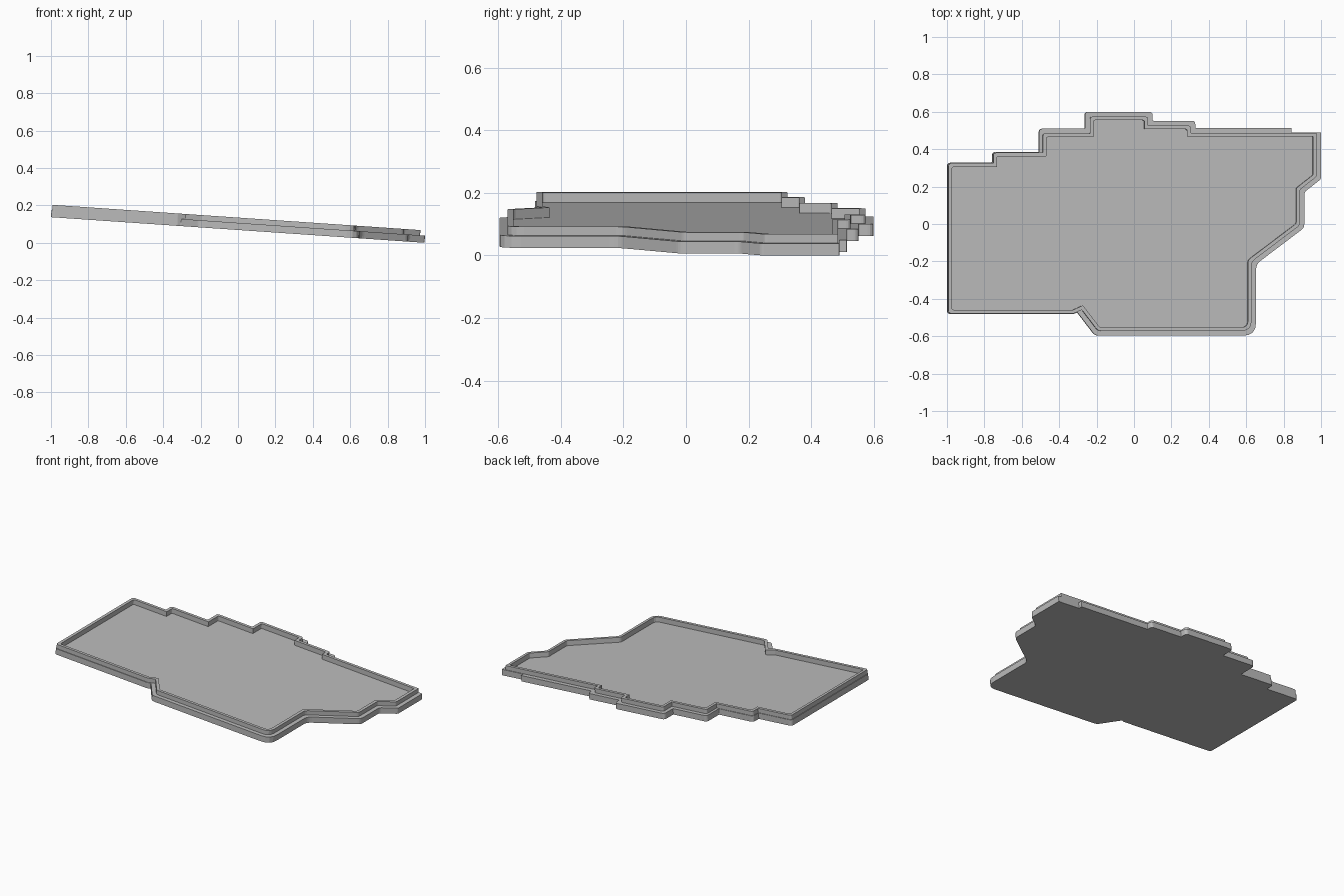
import bpy, bmesh
from mathutils import Vector

if "Cube" in bpy.data.objects:
    bpy.data.objects.remove(bpy.data.objects["Cube"], do_unlink=True)

SLOPE = 0.0685      # sideways tilt of the whole tray
LEDGE, RIM, FLOOR = 0.038, 0.066, 0.034
LIP = 0.019         # wall width
THIN, WIDE = 0.004, 0.026

# Counter-clockwise corners: x, y, ledge width on the edge that follows, corner radius
OUTLINE = [
    (-1, -0.482, THIN, 0.02), (-0.325, -0.482, THIN, 0.005),
    (-0.305, -0.473, WIDE, 0.005), (-0.21, -0.597, WIDE, 0.02),
    (0.65, -0.597, WIDE, 0.07), (0.65, -0.215, WIDE, 0.03),
    (0.908, -0.02, WIDE, 0.02), (0.908, 0.17, WIDE, 0.015),
    (0.997, 0.24, WIDE, 0.01), (0.997, 0.49, THIN, 0.002),
    (0.84, 0.49, 0.01, 0.002), (0.84, 0.514, 0.028, 0.002),
    (0.325, 0.514, WIDE, 0.004), (0.325, 0.552, WIDE, 0.02),
    (0.097, 0.552, WIDE, 0.004), (0.097, 0.6, WIDE, 0.02),
    (-0.265, 0.6, WIDE, 0.02), (-0.265, 0.51, WIDE, 0.005),
    (-0.51, 0.51, 0.018, 0.02), (-0.51, 0.385, THIN, 0.005),
    (-0.76, 0.385, THIN, 0.02), (-0.76, 0.328, THIN, 0.005),
    (-1, 0.328, THIN, 0.02),
]


def inset(extra, use_ledge):
    """Move every edge inwards and return the new sharp corners."""
    pts = [Vector(p[:2]) for p in OUTLINE]
    n = len(pts)
    lines = []
    for i in range(n):
        d = (pts[(i + 1) % n] - pts[i]).normalized()
        dist = extra + (OUTLINE[i][2] if use_ledge else 0)
        lines.append((pts[i] + Vector((-d.y, d.x)) * dist, d))
    out = []
    for i in range(n):
        (a, da), (b, db) = lines[i - 1], lines[i]
        t = (b - a).cross(db) / da.cross(db)
        out.append(a + da * t)
    return out


def rounded(corners, shrink, steps=4):
    """Replace each corner with a short curve; the count is the same for all loops."""
    n = len(corners)
    loop = []
    for i, c in enumerate(corners):
        a, b = corners[i - 1] - c, corners[(i + 1) % n] - c
        r = min(OUTLINE[i][3] * shrink, a.length * 0.45, b.length * 0.45)
        p, q = c + a.normalized() * r, c + b.normalized() * r
        for k in range(steps + 1):
            t = k / steps
            loop.append(p * (1 - t) ** 2 + c * 2 * t * (1 - t) + q * t * t)
    return loop


outer = rounded(inset(0, False), 1)
lip_out = rounded(inset(0, True), 0.75)
lip_in = rounded(inset(LIP, True), 0.5)

# Stack the loops: side wall, ledge, lip, inner wall, floor
bm = bmesh.new()
rings = []
for loop, h in ((outer, 0), (outer, LEDGE), (lip_out, LEDGE),
                (lip_out, RIM), (lip_in, RIM), (lip_in, FLOOR)):
    rings.append([bm.verts.new((p.x + SLOPE * h, p.y, h + SLOPE * (1 - p.x)))
                  for p in loop])
for low, high in zip(rings, rings[1:]):
    for i in range(len(low)):
        j = (i + 1) % len(low)
        bm.faces.new((low[i], low[j], high[j], high[i]))
bm.faces.new(rings[0][::-1])
bm.faces.new(rings[-1])
bmesh.ops.remove_doubles(bm, verts=bm.verts, dist=0.0002)
bmesh.ops.recalc_face_normals(bm, faces=bm.faces)

mesh = bpy.data.meshes.new("tray")
bm.to_mesh(mesh)
bm.free()
tray = bpy.data.objects.new("tray", mesh)
bpy.context.collection.objects.link(tray)

# Plain grey
grey = bpy.data.materials.new("light_grey")
grey.use_nodes = True
colour = (0.5, 0.5, 0.5, 1)
grey.diffuse_color = colour
grey.node_tree.nodes["Principled BSDF"].inputs["Base Color"].default_value = colour
mesh.materials.append(grey)
